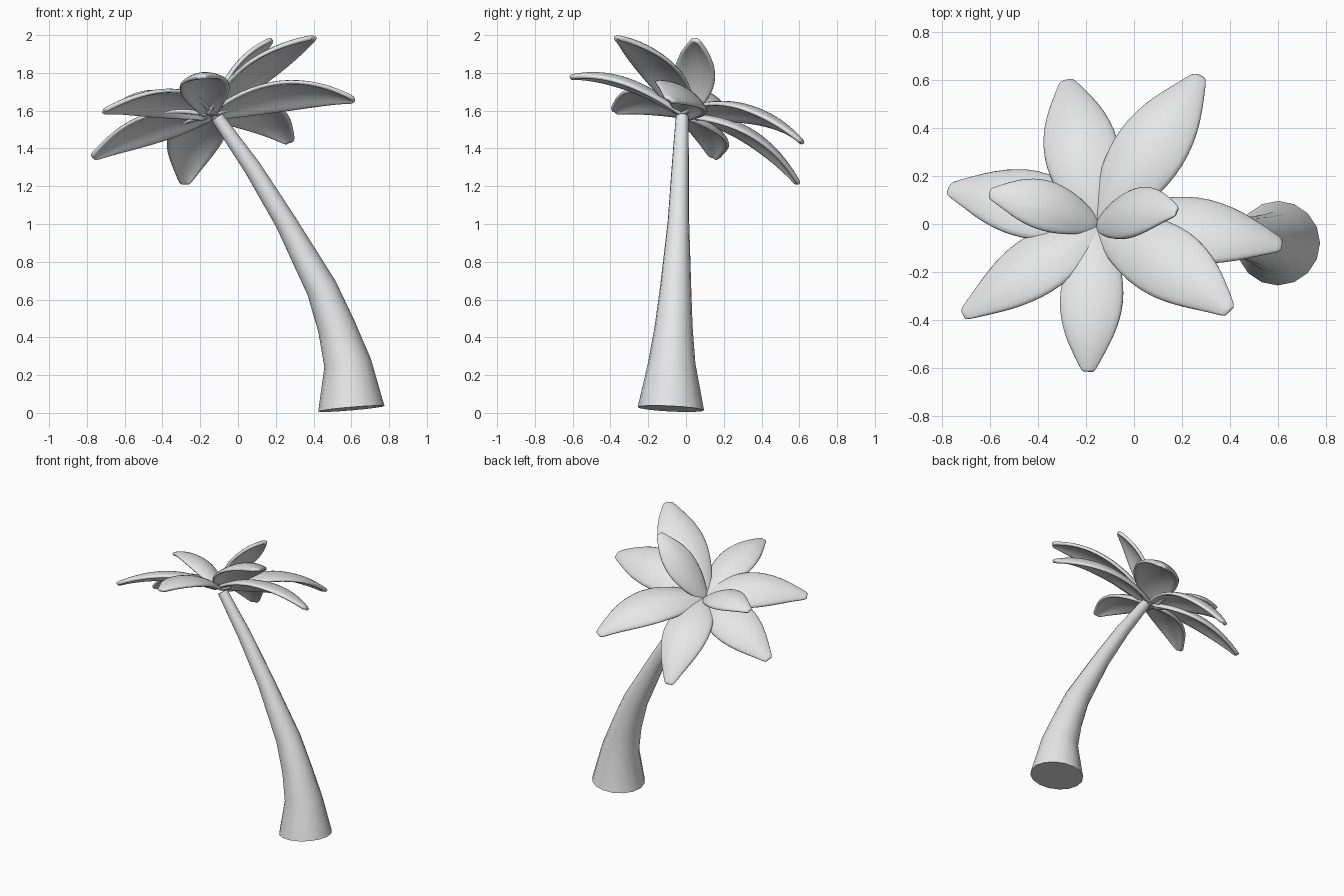
import bpy, bmesh, math
from mathutils import Vector

cube = bpy.data.objects.get("Cube")
if cube:
    bpy.data.objects.remove(cube, do_unlink=True)

# Single plain grey
grey = bpy.data.materials.new("plain_grey")
grey.use_nodes = True
GREY = (0.8, 0.8, 0.8, 1)
grey.diffuse_color = GREY
grey.node_tree.nodes["Principled BSDF"].inputs["Base Color"].default_value = GREY


def finish(bm, name):
    bmesh.ops.recalc_face_normals(bm, faces=bm.faces)
    mesh = bpy.data.meshes.new(name)
    bm.to_mesh(mesh)
    bm.free()
    mesh.materials.append(grey)
    obj = bpy.data.objects.new(name, mesh)
    bpy.context.collection.objects.link(obj)
    bpy.ops.object.select_all(action='DESELECT')
    obj.select_set(True)
    bpy.context.view_layer.objects.active = obj
    bpy.ops.object.shade_smooth_by_angle(angle=math.radians(50))
    return obj


def bridge(bm, rows, closed):
    for a, b in zip(rows, rows[1:]):
        count = len(a)
        for i in range(count if closed else count - 1):
            j = (i + 1) % count
            bm.faces.new((a[i], a[j], b[j], b[i]))


# Leaning trunk: rings across a curved path, (x, y, z, radius)
TRUNK = [(0.60, -0.08, 0.022, 0.176), (0.58, -0.075, 0.265, 0.125),
         (0.52, -0.065, 0.46, 0.1), (0.443, -0.055, 0.66, 0.083),
         (0.253, -0.04, 1.01, 0.057), (0.075, -0.03, 1.3, 0.046),
         (-0.03, -0.025, 1.45, 0.039), (-0.11, -0.02, 1.565, 0.034)]


def build_trunk(sides=16):
    bm = bmesh.new()
    points = [Vector(p[:3]) for p in TRUNK]
    rows = []
    for k, p in enumerate(points):
        if k == 0:
            t = Vector((-0.085, 0.05, 1)).normalized()
        else:
            t = (points[min(k + 1, len(points) - 1)] - points[k - 1]).normalized()
        u = Vector((0, 1, 0)).cross(t).normalized()
        v = t.cross(u)
        r = TRUNK[k][3]
        angles = [math.tau * i / sides for i in range(sides)]
        rows.append([bm.verts.new(p + r * (math.cos(a) * u + math.sin(a) * v))
                     for a in angles])
    bridge(bm, rows, True)
    bm.faces.new(rows[0])
    bm.faces.new(rows[-1])
    finish(bm, "trunk")


build_trunk()

# Leaf outline: (position along the leaf, share of half width)
OUTLINE = [(0, 0.26), (0.08, 0.46), (0.18, 0.72), (0.3, 0.91), (0.43, 1),
           (0.56, 0.98), (0.7, 0.83), (0.82, 0.6), (0.92, 0.36),
           (0.98, 0.22), (1, 0.12)]
CROWN = Vector((-0.15, -0.01, 1.57))
CROWN_AXIS = Vector((-0.33, 0.37, 0.87))


def build_leaf(name, mid, tip, half_width, up=CROWN_AXIS, across=8):
    mid, tip, up = Vector(mid), Vector(tip), Vector(up)
    control = 2 * mid - (CROWN + tip) / 2
    bm = bmesh.new()
    rows = []
    for s, share in OUTLINE:
        p = (1 - s) ** 2 * CROWN + 2 * s * (1 - s) * control + s * s * tip
        t = ((1 - s) * (control - CROWN) + s * (tip - control)).normalized()
        n = (up - up.dot(t) * t).normalized()
        side = t.cross(n)
        w = half_width * share
        row = []
        for i in range(across + 1):
            q = 2 * i / across - 1
            row.append(bm.verts.new(p + side * w * q + n * w * (0.12 - 0.3 * q * q)))
        rows.append(row)
    bridge(bm, rows, False)
    leaf = finish(bm, name)
    solid = leaf.modifiers.new("thickness", 'SOLIDIFY')
    solid.thickness = 0.024
    solid.offset = 0
    smooth = leaf.modifiers.new("rounding", 'SUBSURF')
    smooth.levels = smooth.render_levels = 1


# Outer ring of leaves, then two small inner ones
build_leaf("leaf_back", (-0.225, 0.33, 1.48), (-0.28, 0.595, 1.21), 0.16,
           up=(-0.12, 0.4, 0.9))
build_leaf("leaf_back_left", (0.07, 0.33, 1.6), (0.275, 0.615, 1.43), 0.16,
           up=(-0.15, 0.35, 0.9))
build_leaf("leaf_left", (0.25, -0.015, 1.7), (0.615, -0.09, 1.655), 0.16,
           up=(-0.2, 0.48, 0.8))
build_leaf("leaf_front_left", (0.13, -0.15, 1.85), (0.4, -0.365, 1.985), 0.16)
build_leaf("leaf_front", (-0.18, -0.32, 1.75), (-0.19, -0.615, 1.775), 0.135,
           up=(-0.08, 0.35, 0.9))
build_leaf("leaf_front_right", (-0.42, -0.17, 1.66), (-0.71, -0.38, 1.595), 0.145)
build_leaf("leaf_right", (-0.46, 0.1, 1.525), (-0.77, 0.145, 1.35), 0.16,
           up=(-0.33, 0.52, 0.78))
build_leaf("inner_leaf_right", (-0.38, 0.085, 1.675), (-0.6, 0.125, 1.65), 0.11)
build_leaf("inner_leaf_left", (0.0, 0.055, 1.81), (0.18, 0.05, 1.975), 0.115)
